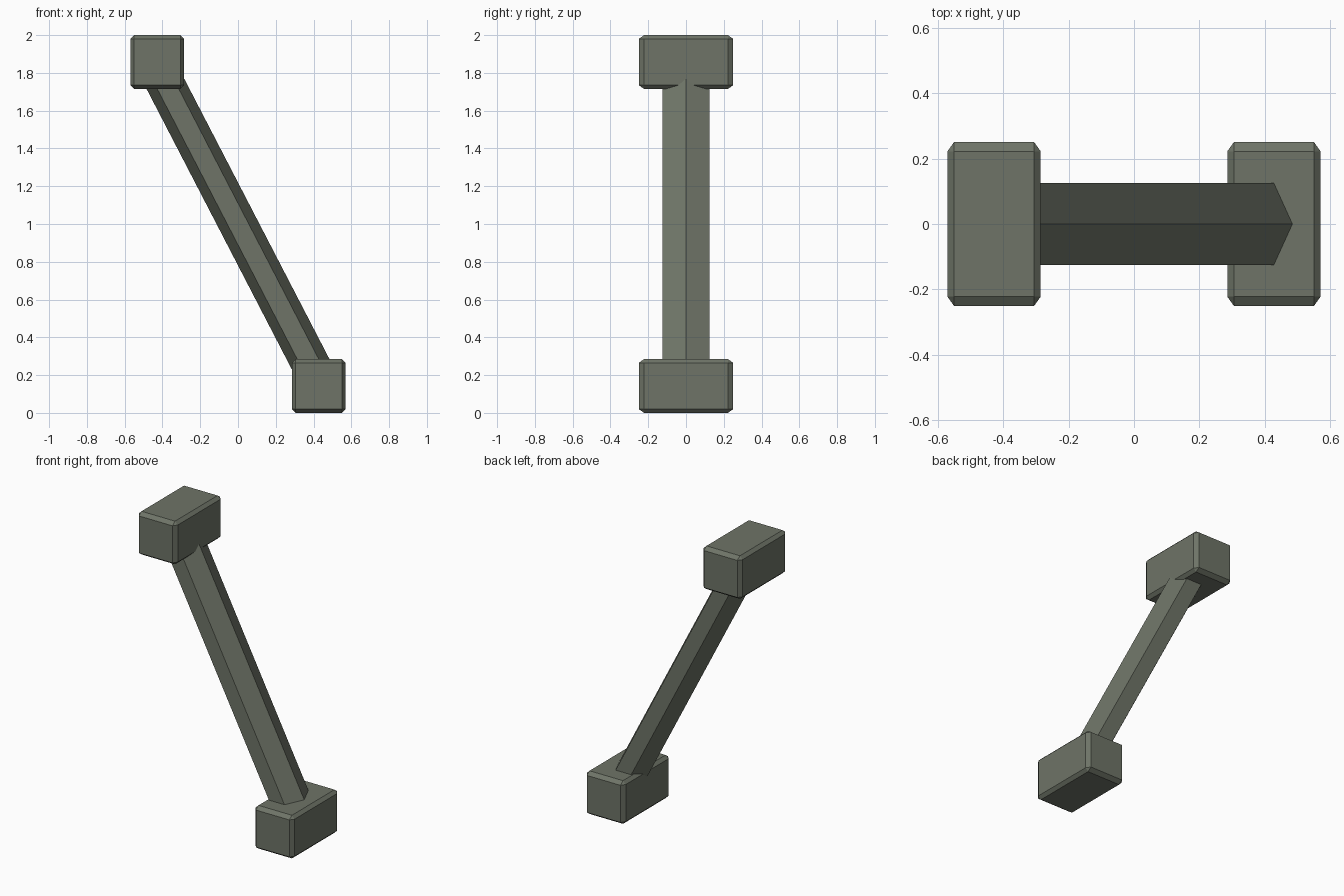
import bpy, bmesh, math
from mathutils import Matrix, Vector

if "Cube" in bpy.data.objects:
    bpy.data.objects.remove(bpy.data.objects["Cube"])

mat = bpy.data.materials.new("grey green")
mat.diffuse_color = (0.156, 0.174, 0.136, 1)
mat.use_nodes = True
mat.node_tree.nodes["Principled BSDF"].inputs["Base Color"].default_value = mat.diffuse_color


def finish(bm, name):
    me = bpy.data.meshes.new(name)
    bmesh.ops.recalc_face_normals(bm, faces=bm.faces[:])
    bm.to_mesh(me)
    bm.free()
    me.materials.append(mat)
    ob = bpy.data.objects.new(name, me)
    bpy.context.collection.objects.link(ob)
    return ob


# chamfered end block; chamfer slightly longer along y
def block(name, x, z):
    bm = bmesh.new()
    k = 1.4
    size = Vector((0.285, 0.5 / k, 0.285))
    bmesh.ops.create_cube(bm, size=1, matrix=Matrix.Diagonal((*size, 1)))
    bmesh.ops.bevel(bm, geom=bm.edges[:], offset=0.02, segments=1,
                    affect='EDGES', profile=0.5)
    bmesh.ops.transform(bm, verts=bm.verts[:],
                        matrix=Matrix.Translation((x, 0, z)) @ Matrix.Diagonal((1, k, 1, 1)))
    return finish(bm, name)


block("upper_block", -0.4275, 1.8575)
block("lower_block", 0.4275, 0.1425)

# slanted six-sided bar, flattened, with ridges on its upper and lower sides
bm = bmesh.new()
slope = 0.518
bmesh.ops.create_cone(bm, cap_ends=True, segments=6, radius1=0.101, radius2=0.101,
                      depth=1.72 * math.hypot(1, slope))
# put two ridges on the x axis
phase = math.atan2(bm.verts[0].co.y, bm.verts[0].co.x) if bm.verts.ensure_lookup_table() is None else 0
m = (Matrix.Translation((0, 0, 1))
     @ Matrix.Rotation(-math.atan(slope), 4, 'Y')
     @ Matrix.Diagonal((1, 0.125 / (0.101 * math.cos(math.radians(30))), 1, 1))
     @ Matrix.Rotation(-phase, 4, 'Z'))
bmesh.ops.transform(bm, verts=bm.verts[:], matrix=m)
finish(bm, "slanted_bar")
